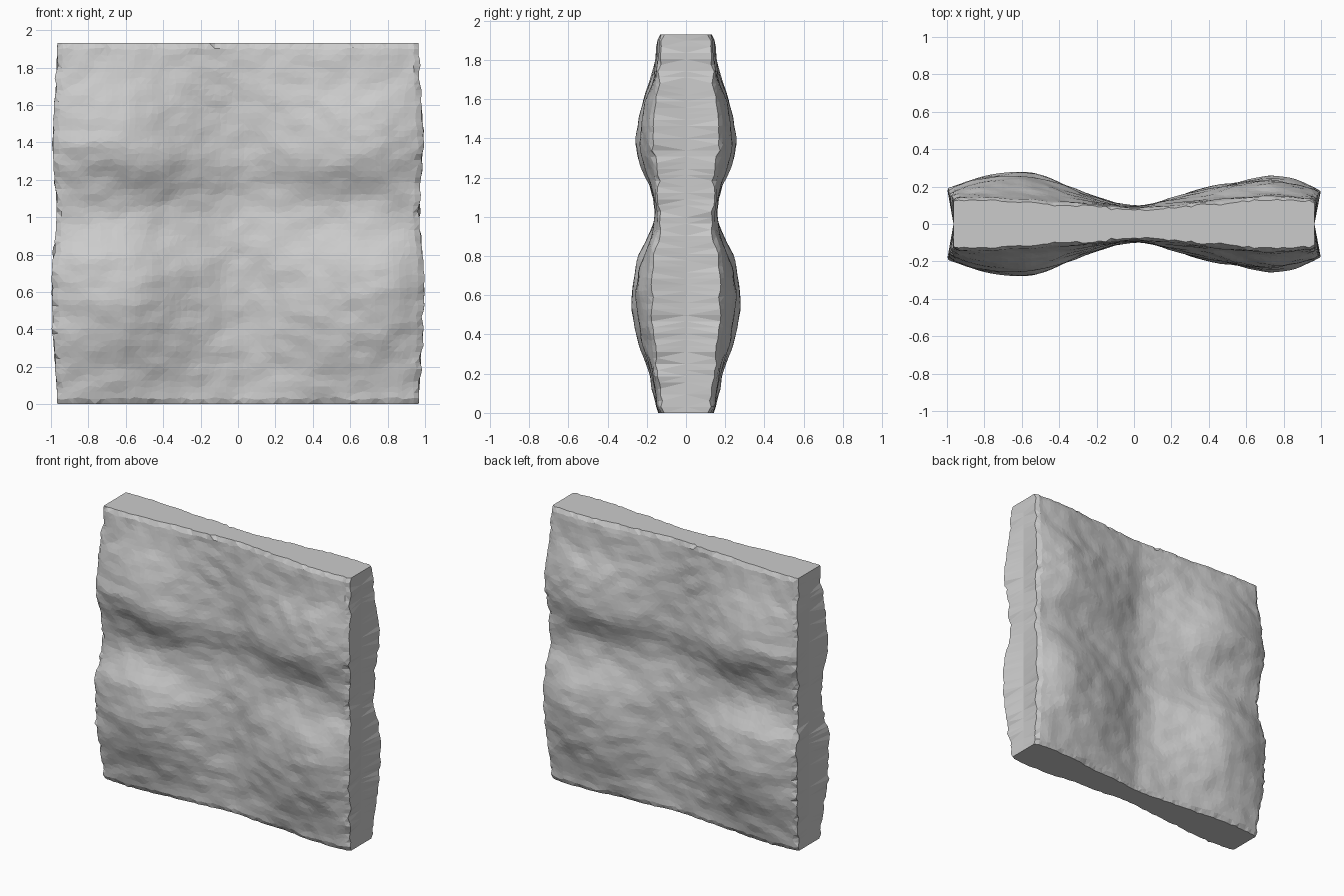
import bpy, bmesh, math
from mathutils import Vector, noise

if "Cube" in bpy.data.objects:
    bpy.data.objects.remove(bpy.data.objects["Cube"])

H = 1.93          # wall height
NX, NZ = 64, 62   # grid resolution

# (position, value) profiles read along the width and height
PEAK = [(-1, .185), (-.92, .228), (-.8, .26), (-.6, .284), (-.5, .268), (-.4, .22), (-.2, .14), (-.05, .096),
        (.07, .096), (.2, .138), (.4, .197), (.6, .235), (.77, .262), (.9, .23), (1, .18)]
BASE = [(-1, .135), (-.8, .145), (-.5, .127), (-.25, .105), (0, .085),
        (.25, .105), (.5, .127), (.8, .145), (1, .135)]
BULGE = [(0, .0), (.1, .14), (.2, .36), (.4, .85), (.58, 1.02), (.75, .88), (.88, .4), (.98, .12),
         (1.12, .2), (1.22, .54), (1.33, .9), (1.46, .8), (1.6, .56), (1.75, .15), (1.93, 0)]
SHIFT = [(-1, .0), (-.7, .02), (-.4, -.05), (0, .03), (.4, -.02), (.7, .0), (1, .01)]


def lerp(table, t):
    if t <= table[0][0]:
        return table[0][1]
    for (a, va), (b, vb) in zip(table, table[1:]):
        if t <= b:
            return va + (vb - va) * (t - a) / (b - a)
    return table[-1][1]


def sample(table, t, blur=.05):
    return sum(lerp(table, t + blur * k / 2) for k in (-2, -1, 0, 1, 2)) / 5


def bulge(x, z):
    fade = max(0, min(1, z / .4, (H - z) / .4))
    warp = noise.noise(Vector((x * 2.5, 1.7, z * 2))) * .03
    return sample(BULGE, z - (sample(SHIFT, x, .1) + warp) * fade)


def half_depth(x, z):
    base, peak = sample(BASE, x, .08), sample(PEAK, x)
    d = base + (peak - base) * bulge(x, z)
    # the groove carries on across the thin centre
    d -= .025 * math.exp(-(x / .3) ** 2 - ((z - 1.08) / .12) ** 2)
    d += noise.noise(Vector((x * 3, 4.1, z * 5))) * .012
    return d + noise.noise(Vector((x * 9, 9.3, z * 12))) * .009


def half_width(side, z, y):
    jag = noise.noise(Vector((side * 5, y, z * 14))) * .014
    return .965 + .03 * bulge(side, z) + jag


bm = bmesh.new()


# Front and back rock faces share the same relief
def sheet(side):
    rows = []
    for j in range(NZ + 1):
        row = []
        for i in range(NX + 1):
            u, z = -1 + 2 * i / NX, H * j / NZ
            if 0 < i < NX and 0 < j < NZ:
                u += noise.noise(Vector((i * .7, j * .7, 3))) * .016
                z += noise.noise(Vector((i * .7, j * .7, 8))) * .016
            d = half_depth(u, z)
            # ragged chipped rims
            if j in (0, NZ):
                d -= .012 + .012 * noise.noise(Vector((i * .8, j, 5)))
            if i in (0, NX):
                d -= .012 + .02 * noise.noise(Vector((i, j * .8, 6)))
            ex = half_width(1 if u > 0 else -1, z, side)
            k = max(0, (abs(u) - .8) / .2)
            row.append(bm.verts.new((u * (.98 * (1 - k) + ex * k), side * d, z)))
        rows.append(row)
    for j in range(NZ):
        for i in range(NX):
            bm.faces.new((rows[j][i], rows[j][i + 1], rows[j + 1][i + 1], rows[j + 1][i]))
    return rows


def border(rows):
    return (rows[0][:] + [r[-1] for r in rows[1:]] + rows[-1][-2::-1]
            + [r[0] for r in rows[-2:0:-1]])


front, back = border(sheet(-1)), border(sheet(1))

# Flat top, bottom and slightly hollow ends between the two faces
middle = []
for a, b in zip(front, back):
    p = (a.co + b.co) / 2
    p.x = max(-.965, min(.965, p.x))
    middle.append(bm.verts.new(p))
n = len(front)
for k in range(n):
    m = (k + 1) % n
    bm.faces.new((front[k], front[m], middle[m], middle[k]))
    bm.faces.new((middle[k], middle[m], back[m], back[k]))

bmesh.ops.triangulate(bm, faces=bm.faces[:])
bmesh.ops.recalc_face_normals(bm, faces=bm.faces[:])
mesh = bpy.data.meshes.new("rock_wall")
bm.to_mesh(mesh)
bm.free()
wall = bpy.data.objects.new("rock_wall", mesh)
bpy.context.collection.objects.link(wall)
